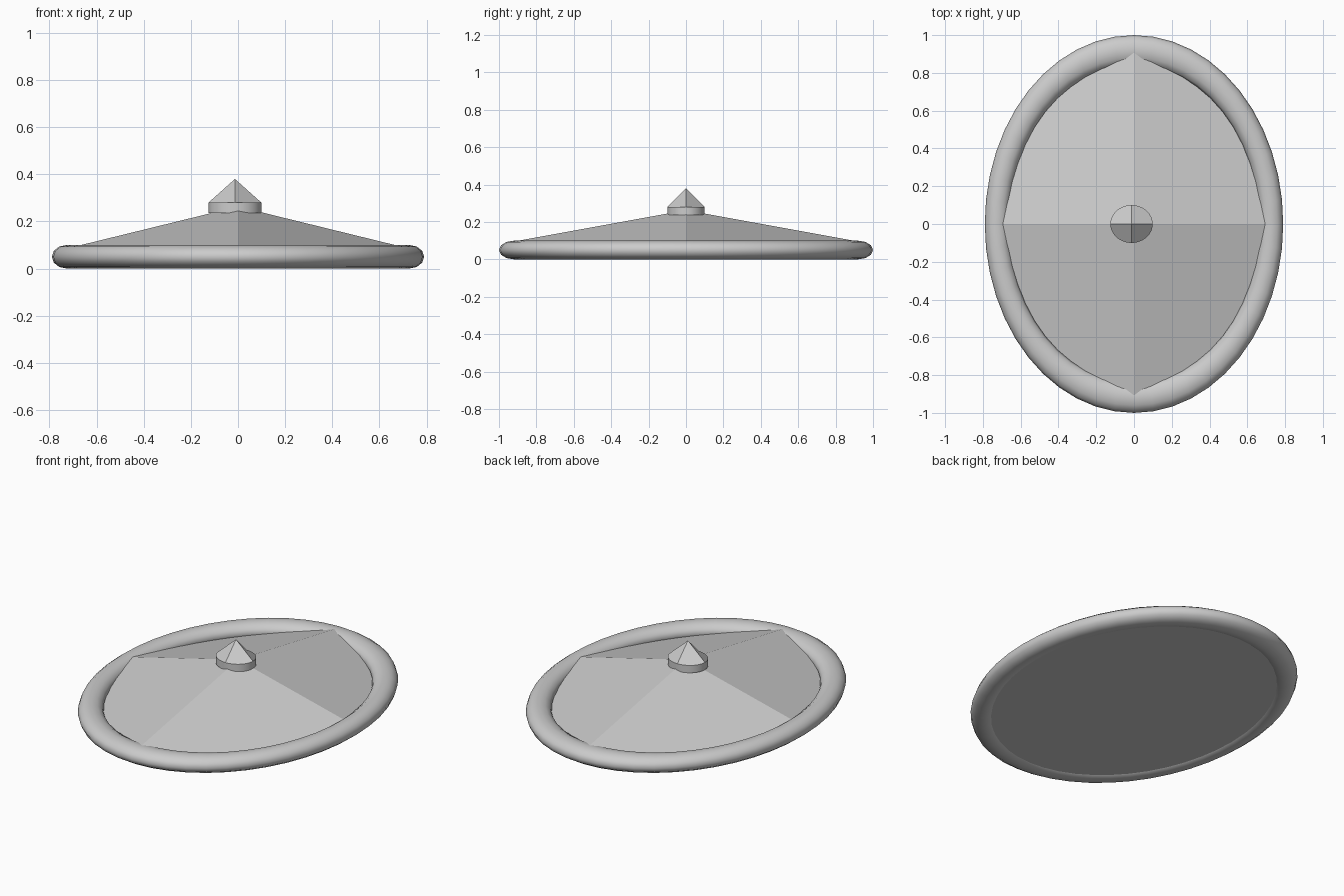
import bpy, bmesh
from math import sin, cos, pi

if "Cube" in bpy.data.objects:
    bpy.data.objects.remove(bpy.data.objects["Cube"])

N = 12  # arc steps per quarter


def ellipse(rx, ry, cx=0.0):
    return [(cx + rx * cos(i * pi / (2 * N)), ry * sin(i * pi / (2 * N))) for i in range(4 * N)]


def capped_body(name, ring, apex, top_z, bottom_z):
    """Elliptical body: flat base, side wall and a top of four flat quarter facets."""
    bm = bmesh.new()
    low = [bm.verts.new((x, y, bottom_z)) for x, y in ring]
    high = [bm.verts.new((x, y, top_z(x, y))) for x, y in ring]
    tip = bm.verts.new(apex)
    n = len(ring)
    bm.faces.new(low[::-1])
    for i in range(n):
        j = (i + 1) % n
        side = bm.faces.new((low[i], low[j], high[j], high[i]))
        side.smooth = True
    for q in range(4):
        arc = [high[(q * N + k) % n] for k in range(N + 1)]
        bm.faces.new([tip] + arc)
    for e in bm.edges:
        if not all(f.smooth for f in e.link_faces):
            e.smooth = False
    mesh = bpy.data.meshes.new(name)
    bm.to_mesh(mesh)
    bm.free()
    obj = bpy.data.objects.new(name, mesh)
    bpy.context.collection.objects.link(obj)
    return obj


# Rounded elliptical rim
bpy.ops.mesh.primitive_torus_add(major_radius=0.92, minor_radius=0.08,
                                 major_segments=48, minor_segments=12,
                                 location=(0, 0, 0.05))
rim = bpy.context.object
rim.name = "rim"
rim.scale = (0.79, 1.0, 0.05 / 0.08)
bpy.ops.object.transform_apply(location=False, rotation=False, scale=True)
bpy.ops.object.shade_smooth()

# Shield face: four flat planes meeting in ridges along both axes
capped_body("shield_face", ellipse(0.727, 0.92), (0, 0, 0.263),
            lambda x, y: 0.263 - 0.245 * abs(x) - 0.182 * abs(y), 0.01)

# Central boss: short drum with a four-facet point
capped_body("boss", ellipse(0.112, 0.1, -0.013), (-0.013, 0, 0.38),
            lambda x, y: 0.28, 0.236)
